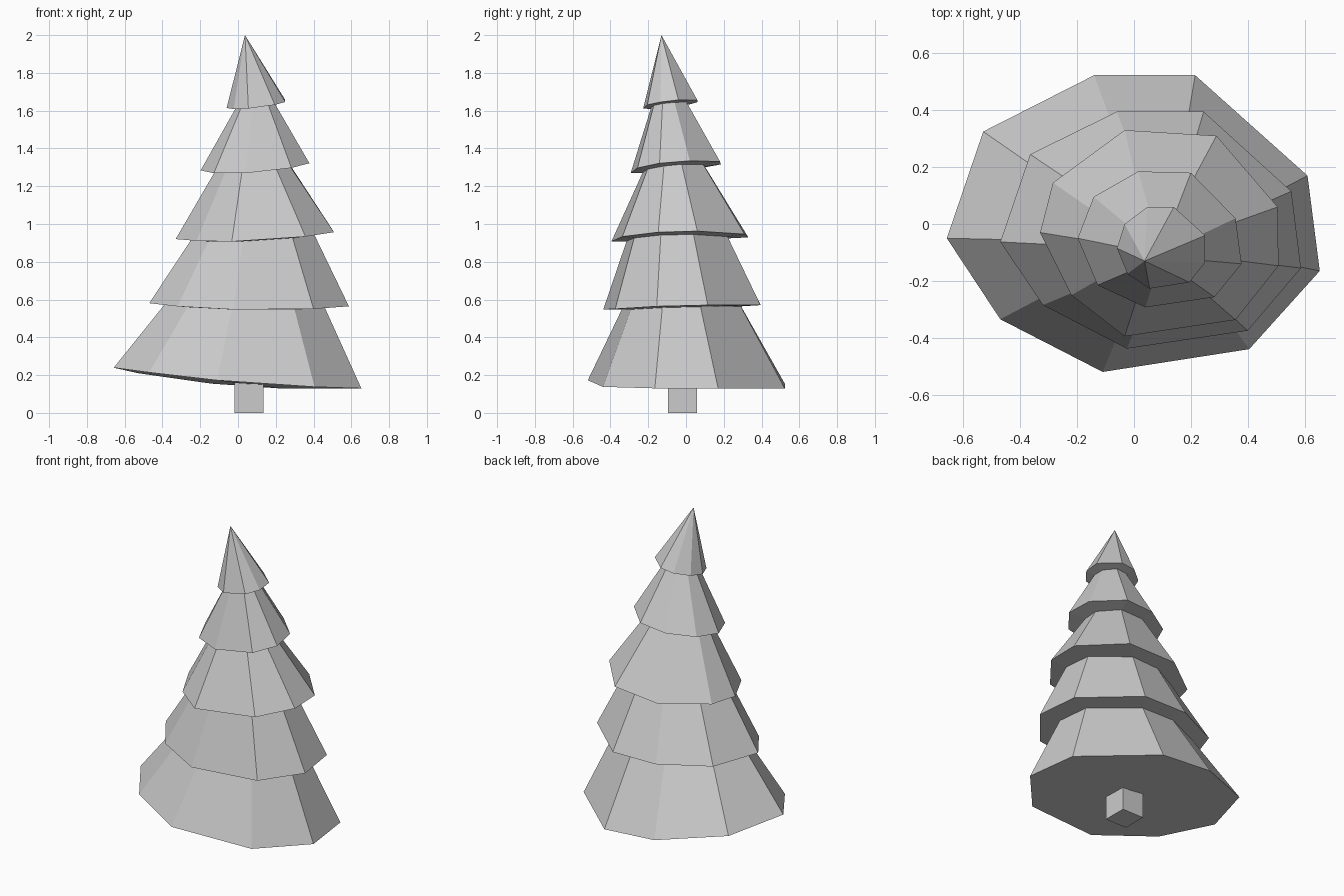
import bpy, bmesh

if "Cube" in bpy.data.objects:
    bpy.data.objects.remove(bpy.data.objects["Cube"])

# Each tier, top to bottom: nine-sided skirt outline (x, y),
# sag (z = a + b*x + c*y + d*x*x), and x/y extents of the underside's inner edge
TIERS = [
    ([(.047, .06), (.14, .06), (.25, -.04), (.25, -.135), (.195, -.205),
      (.055, -.227), (-.023, -.175), (-.06, -.085), (-.033, 0)],
     (1.632, .12, .12, 0), (-.01, .195, -.185, .005)),
    ([(.015, .185), (.20, .18), (.357, .02), (.378, -.14), (.283, -.257),
      (.04, -.293), (-.128, -.215), (-.198, -.05), (-.142, .095)],
     (1.296, .06, .10, .12), (-.12, .275, -.23, .10)),
    ([(-.033, .33), (.29, .31), (.505, .06), (.508, -.147), (.357, -.337),
      (-.033, -.395), (-.22, -.25), (-.33, -.03), (-.285, .145)],
     (.92, .03, .03, .1), (-.25, .405, -.315, .22)),
    ([(-.06, .395), (.245, .395), (.553, .115), (.587, -.155), (.40, -.375),
      (-.025, -.438), (-.32, -.285), (-.47, -.063), (-.365, .245)],
     (.560, -.02, .03, .06), (-.39, .46, -.34, .29)),
    ([(-.14, .523), (.215, .523), (.61, .17), (.653, -.165), (.405, -.44),
      (-.11, -.52), (-.47, -.335), (-.658, -.05), (-.53, .325)],
     (.152, -.085, -.02, .07), None),
]
DROP = .003  # underside's inner edge hangs slightly lower than the skirt


def remap(v, vals, new_lo, new_hi):
    lo, hi = min(vals), max(vals)
    return new_lo + (v - lo) / (hi - lo) * (new_hi - new_lo)


def fit(outline, ext):
    xs, ys = zip(*outline)
    return [(remap(x, xs, ext[0], ext[1]), remap(y, ys, ext[2], ext[3]))
            for x, y in outline]


def finish(bm, name):
    bmesh.ops.recalc_face_normals(bm, faces=bm.faces)
    mesh = bpy.data.meshes.new(name)
    bm.to_mesh(mesh)
    bm.free()
    bpy.context.collection.objects.link(bpy.data.objects.new(name, mesh))


# Foliage: one stepped skin from the tip down
bm = bmesh.new()


def ring(outline, sag, level=1, drop=0):
    # height of the sagging rim, taken at the outline widened by 'level'
    a, b, c, d = sag
    return [bm.verts.new((x, y, max(.13, a + level * (b * x + c * y)
                                    + d * x * x - drop)))
            for x, y in outline]


def bridge(upper, lower):
    n = len(lower)
    for i in range(n):
        j = (i + 1) % n
        bm.faces.new((upper[i], lower[i], lower[j], upper[j]))


tip = bm.verts.new((.037, -.13, 2))
inner = None
for k, (outline, sag, ext) in enumerate(TIERS):
    skirt = ring(outline, sag)
    if inner is None:
        for i in range(len(skirt)):
            bm.faces.new((tip, skirt[i], skirt[(i + 1) % len(skirt)]))
    else:
        bridge(inner, skirt)
    if ext:
        # the inner edge takes the shape of the tier below
        inner = ring(fit(TIERS[k + 1][0], ext), sag, 1, DROP)
        bridge(skirt, inner)
    else:
        # bottom cap
        bm.faces.new(skirt)
finish(bm, "foliage")

# Trunk: square post poking out below the foliage
bm = bmesh.new()
bmesh.ops.create_cube(bm, size=1)
for v in bm.verts:
    v.co = (.058 + v.co.x * .152, -.018 + v.co.y * .155, (v.co.z + .5) * .16)
finish(bm, "trunk")
